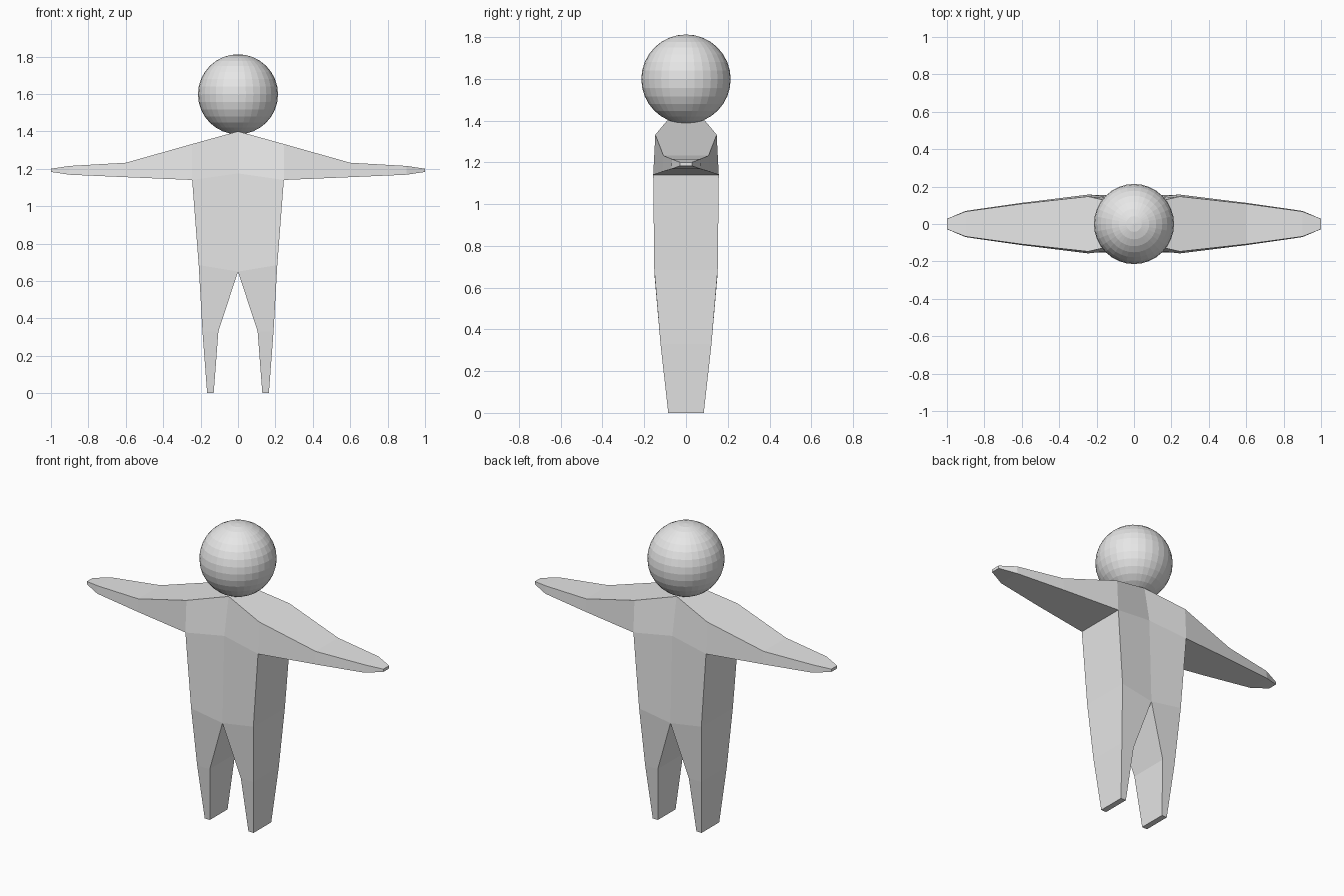
import bpy, bmesh

if "Cube" in bpy.data.objects:
    bpy.data.objects.remove(bpy.data.objects["Cube"])

grey = bpy.data.materials.new("light_grey")
grey.diffuse_color = (0.8, 0.8, 0.8, 1)
grey.use_nodes = True
grey.node_tree.nodes["Principled BSDF"].inputs["Base Color"].default_value = grey.diffuse_color

# Half outline of the body, clockwise from the neck: x, half depth, z
outline = [
    (0, 0.09, 1.40), (0.245, 0.147, 1.332), (0.60, 0.108, 1.232),   # neck, shoulder, elbow
    (0.90, 0.067, 1.215), (1.0, 0.028, 1.20), (1.0, 0.028, 1.183),  # wrist, hand tip
    (0.90, 0.07, 1.168), (0.60, 0.113, 1.155), (0.245, 0.157, 1.14),  # underarm, armpit
    (0.21, 0.152, 0.685), (0.19, 0.122, 0.33), (0.165, 0.085, 0),   # hip, knee, foot
    (0.13, 0.085, 0), (0.105, 0.122, 0.33), (0, 0.15, 0.65),        # inner foot, knee, crotch
]
chest = (0, 0.132, 1.175)
panels = [
    (0, 1, 8, 15), (1, 2, 7, 8), (2, 3, 6, 7), (3, 4, 5, 6),  # chest and arm
    (15, 8, 9, 14), (14, 9, 10, 13), (13, 10, 11, 12),        # belly and leg
]

# Body: front and back panels joined by a strip along the outline
bm = bmesh.new()
points = outline + [chest]
front = [bm.verts.new((x, -y, z)) for x, y, z in points]
back = [bm.verts.new((x, y, z)) for x, y, z in points]
for panel in panels:
    bm.faces.new([front[i] for i in panel])
    bm.faces.new([back[i] for i in reversed(panel)])
for i in range(len(outline) - 1):
    bm.faces.new((front[i], back[i], back[i + 1], front[i + 1]))
bmesh.ops.recalc_face_normals(bm, faces=bm.faces)
# the half is open at the middle, so make sure normals point outwards
bm.faces.ensure_lookup_table()
if bm.faces[0].normal.y > 0:
    bmesh.ops.reverse_faces(bm, faces=bm.faces)
mesh = bpy.data.meshes.new("body")
bm.to_mesh(mesh)
bm.free()
body = bpy.data.objects.new("body", mesh)
bpy.context.collection.objects.link(body)
mesh.materials.append(grey)
mirror = body.modifiers.new("mirror", 'MIRROR')
mirror.use_clip = True

# Head: faceted ball
bpy.ops.mesh.primitive_uv_sphere_add(segments=32, ring_count=16, radius=0.214,
                                     location=(0, 0, 1.598))
head = bpy.context.object
head.name = "head"
head.data.materials.append(grey)
